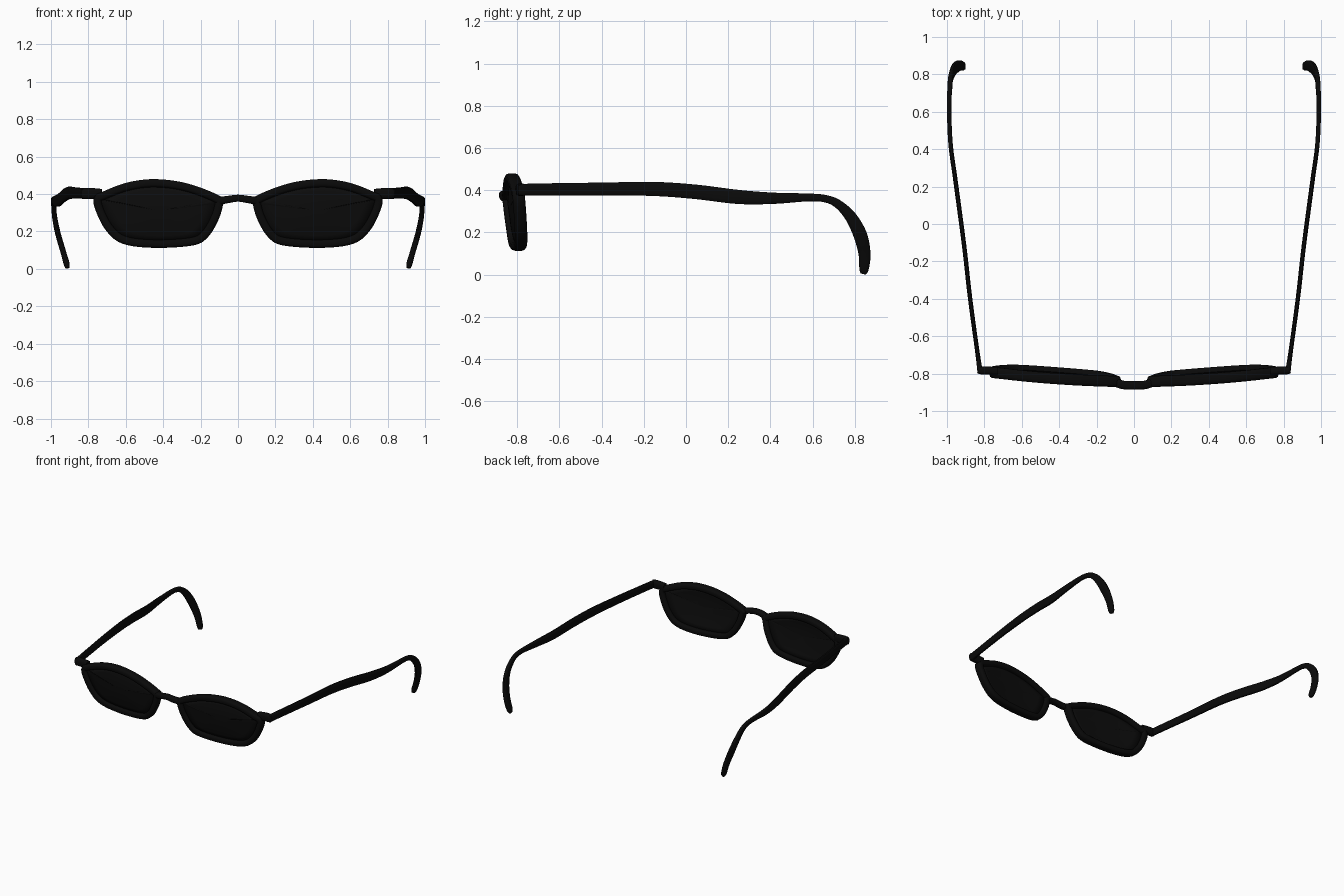
import bpy, bmesh, math
from mathutils import Vector

if "Cube" in bpy.data.objects:
    bpy.data.objects.remove(bpy.data.objects["Cube"])


def material(name, v):
    m = bpy.data.materials.new(name)
    m.diffuse_color = (v, v, v, 1)
    m.use_nodes = True
    m.node_tree.nodes["Principled BSDF"].inputs["Base Color"].default_value = m.diffuse_color
    return m


FRAME = material("frame_black", 0.003)
LENS = material("lens_black", 0.0036)


def finish(name, bm, mat, mirrored=True):
    bmesh.ops.recalc_face_normals(bm, faces=bm.faces[:])
    me = bpy.data.meshes.new(name)
    bm.to_mesh(me)
    bm.free()
    me.materials.append(mat)
    ob = bpy.data.objects.new(name, me)
    bpy.context.collection.objects.link(ob)
    if mirrored:
        ob.modifiers.new("mirror", 'MIRROR')
    bpy.ops.object.select_all(action='DESELECT')
    bpy.context.view_layer.objects.active = ob
    ob.select_set(True)
    bpy.ops.object.shade_smooth_by_angle(angle=math.radians(45))
    return ob


def spline(pts, steps, closed=False):
    """Catmull-Rom samples through points of any dimension."""
    n, out = len(pts), []
    at = lambda i: Vector(pts[i % n] if closed else pts[max(0, min(n - 1, i))])
    for i in range(n if closed else n - 1):
        a, b, c, d = (at(i + k) for k in (-1, 0, 1, 2))
        for s in range(steps):
            t = s / steps
            out.append(0.5 * (2 * b + (c - a) * t + (2 * a - 5 * b + 4 * c - d) * t * t
                              + (3 * b - a - 3 * c + d) * t ** 3))
    if not closed:
        out.append(at(n - 1))
    return out


def section(n=12, power=0.6):
    """Rounded-rectangle unit section."""
    f = lambda v: math.copysign(abs(v) ** power, v)
    return [(f(math.cos(a)), f(math.sin(a))) for a in
            (2 * math.pi * (k + 0.5) / n for k in range(n))]


def skin(bm, rings, closed):
    n = len(rings[0])
    vs = [[bm.verts.new(p) for p in r] for r in rings]
    for i in range(len(vs) if closed else len(vs) - 1):
        a, b = vs[i], vs[(i + 1) % len(vs)]
        for k in range(n):
            bm.faces.new((a[k], a[(k + 1) % n], b[(k + 1) % n], b[k]))
    if not closed:
        bm.faces.new(vs[0])
        bm.faces.new(vs[-1])


def loft(name, pts, side, steps=5, mirrored=True):
    """Tube through (x, y, z, half_width, half_height); side is the width direction."""
    sm = spline([Vector(p) for p in pts], steps)
    pos = [Vector(p[:3]) for p in sm]
    rings = []
    for i, p in enumerate(pos):
        t = (pos[min(i + 1, len(pos) - 1)] - pos[max(i - 1, 0)]).normalized()
        w = (side - t * side.dot(t)).normalized()
        h = t.cross(w)
        rings.append([p + w * u * sm[i][3] + h * v * sm[i][4] for u, v in section()])
    bm = bmesh.new()
    skin(bm, rings, False)
    return finish(name, bm, FRAME, mirrored)


def front_y(x, z):
    """Wrapped, slightly leaning surface the rims follow."""
    return -0.835 + 0.075 * (x - 0.1) - 0.1 * (z - 0.3)


# Rim outline (x, z), and the same line moved inward
outline = spline([(0.08, 0.38), (0.2, 0.435), (0.33, 0.47), (0.47, 0.48), (0.6, 0.46),
                  (0.72, 0.415), (0.765, 0.39), (0.768, 0.33), (0.71, 0.21), (0.62, 0.135),
                  (0.45, 0.112), (0.24, 0.125), (0.16, 0.17), (0.105, 0.26),
                  (0.08, 0.34)], 5, True)
N = len(outline)


def inset(d):
    res = []
    for i, p in enumerate(outline):
        t = (outline[(i + 1) % N] - outline[i - 1]).normalized()
        res.append(p + Vector((t.y, -t.x)) * d)
    return res


# Rims
mid, inner = inset(0.022), inset(0.044)
rings = []
for m, q in zip(mid, inner):
    d = q - m
    ring = []
    for u, v in section():
        x, z = m.x + d.x * u, m.y + d.y * u
        ring.append((x, front_y(m.x, m.y) + 0.03 * v, z))
    rings.append(ring)
bm = bmesh.new()
skin(bm, rings, True)
finish("rim", bm, FRAME)

# Lenses: gently domed sheets seated in the rims
bm = bmesh.new()
centre = sum(inner, Vector((0, 0))) / N
prev = None
for r in (1.0, 0.8, 0.55, 0.3):
    cur = []
    for p in inset(0.036):
        q = centre + (p - centre) * r
        cur.append(bm.verts.new((q.x, front_y(q.x, q.y) - 0.018 * (1 - r * r), q.y)))
    if prev:
        for k in range(N):
            bm.faces.new((prev[k], prev[(k + 1) % N], cur[(k + 1) % N], cur[k]))
    prev = cur
tip = bm.verts.new((centre.x, front_y(*centre) - 0.018, centre.y))
for k in range(N):
    bm.faces.new((prev[k], prev[(k + 1) % N], tip))
lens = finish("lens", bm, LENS)
sol = lens.modifiers.new("thickness", 'SOLIDIFY')
sol.thickness, sol.offset = 0.012, 0

# Bridge between the rims
loft("bridge", [(-0.11, -0.842, 0.362, 0.024, 0.022), (-0.06, -0.86, 0.37, 0.023, 0.02),
                (0, -0.863, 0.378, 0.023, 0.019), (0.06, -0.86, 0.37, 0.023, 0.02),
                (0.11, -0.842, 0.362, 0.024, 0.022)], Vector((0, 1, 0)), mirrored=False)

# Hinge blocks joining rims to temples
loft("hinge", [(0.73, -0.787, 0.4, 0.022, 0.028), (0.78, -0.784, 0.403, 0.022, 0.03),
               (0.815, -0.783, 0.403, 0.022, 0.03), (0.832, -0.778, 0.403, 0.02, 0.028)],
     Vector((0, 1, 0)), 3)

# Temple arms with curved ear hooks
loft("temple", [(0.822, -0.795, 0.402, 0.015, 0.028), (0.838, -0.68, 0.404, 0.012, 0.029),
                (0.876, -0.4, 0.406, 0.012, 0.031), (0.904, -0.15, 0.406, 0.012, 0.034),
                (0.93, 0.05, 0.392, 0.012, 0.035), (0.957, 0.25, 0.368, 0.012, 0.034),
                (0.98, 0.42, 0.362, 0.012, 0.027), (0.988, 0.58, 0.366, 0.012, 0.019),
                (0.988, 0.66, 0.36, 0.012, 0.018), (0.985, 0.72, 0.335, 0.013, 0.021),
                (0.98, 0.78, 0.275, 0.013, 0.028), (0.963, 0.825, 0.19, 0.014, 0.033),
                (0.937, 0.846, 0.1, 0.015, 0.029), (0.917, 0.844, 0.03, 0.016, 0.023),
                (0.911, 0.84, 0.005, 0.011, 0.014)], Vector((1, 0, 0)))
